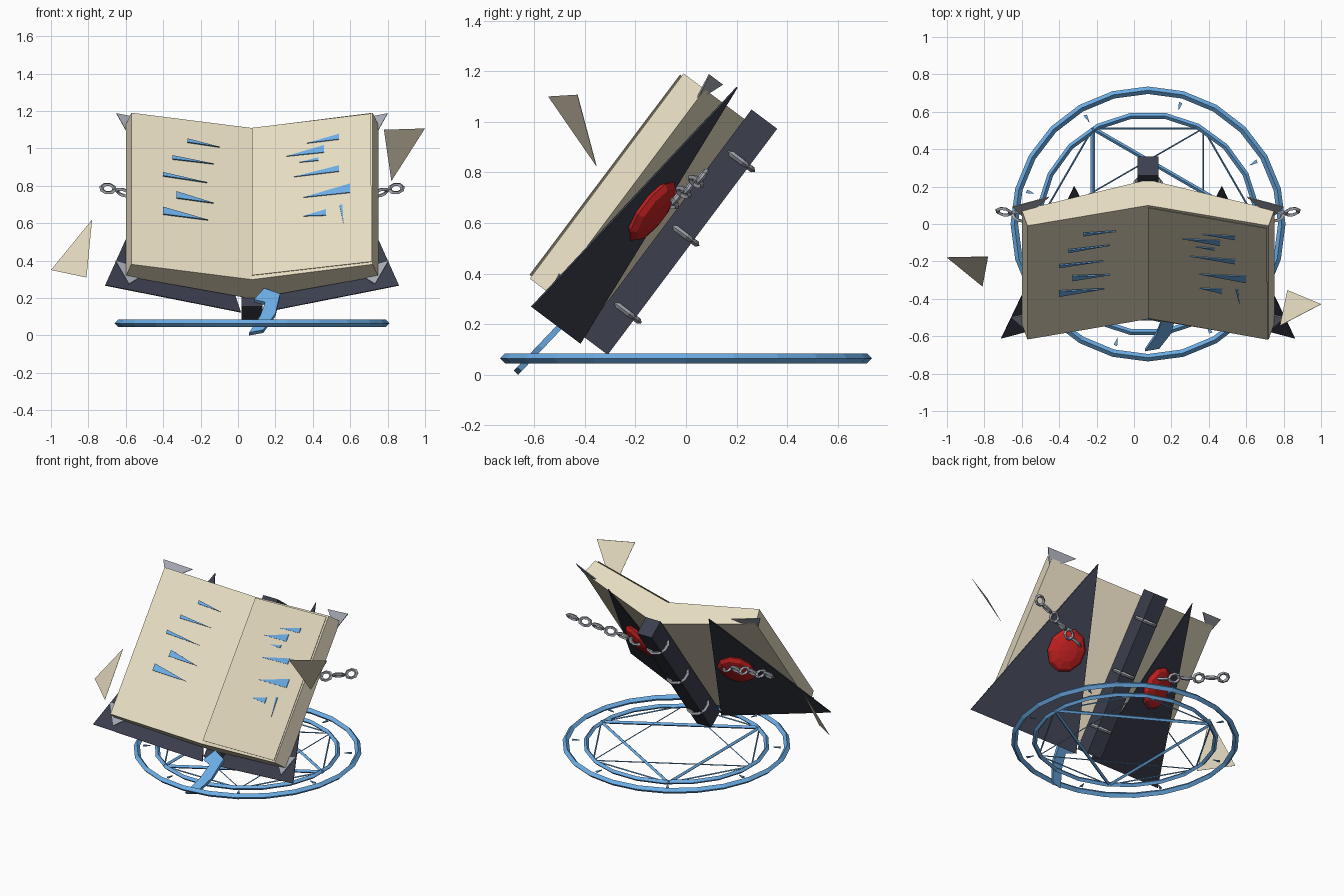
import bpy, bmesh, math
from mathutils import Vector, Matrix

if "Cube" in bpy.data.objects:
    bpy.data.objects.remove(bpy.data.objects["Cube"])

def mat(name, col):
    m = bpy.data.materials.new(name)
    m.diffuse_color = (*col, 1)
    m.use_nodes = True
    m.node_tree.nodes["Principled BSDF"].inputs["Base Color"].default_value = m.diffuse_color
    return m

PAPER = mat("paper", (0.80, 0.72, 0.54))
DARK = mat("leather", (0.045, 0.05, 0.075))
BLUE = mat("glow_blue", (0.15, 0.42, 0.80))
RED = mat("red_gem", (0.55, 0.015, 0.015))
METAL = mat("metal", (0.38, 0.40, 0.45))

CX = 0.075                      # book and circle centre in x
V = Vector((0, 0.6, 0.8))       # up along the tilted book
N = Vector((0, -0.8, 0.6))      # out of the pages, toward the reader

def W(a, b, c):
    """Tilted book coordinates to world."""
    return Vector((CX + a, 0, 0)) + b * V + c * N

def cover_c(a):
    return 0.391 + 0.33 * abs(a)

def page_c(a):
    return 0.586 + 0.211 * abs(a)

def finish(name, bm, material):
    bmesh.ops.recalc_face_normals(bm, faces=bm.faces)
    me = bpy.data.meshes.new(name)
    bm.to_mesh(me)
    bm.free()
    me.materials.append(material)
    ob = bpy.data.objects.new(name, me)
    bpy.context.collection.objects.link(ob)
    return ob

def prism(name, pts, offset, material):
    """Polygon pushed along an offset vector into a closed solid."""
    bm = bmesh.new()
    off = Vector(offset)
    lo = [bm.verts.new(Vector(p)) for p in pts]
    hi = [bm.verts.new(Vector(p) + off) for p in pts]
    bm.faces.new(lo)
    bm.faces.new(hi)
    for i in range(len(pts)):
        j = (i + 1) % len(pts)
        bm.faces.new((lo[i], lo[j], hi[j], hi[i]))
    return finish(name, bm, material)

def torus(name, centre, axis, R, r, seg, sides, material, stretch=None):
    """Low-poly ring around an axis, optionally stretched along a direction."""
    bpy.ops.mesh.primitive_torus_add(major_radius=R, minor_radius=r,
                                     major_segments=seg, minor_segments=sides)
    ob = bpy.context.object
    ob.name = name
    z = Vector(axis).normalized()
    x = Vector(stretch).normalized() if stretch else z.orthogonal().normalized()
    y = z.cross(x)
    k = 1.3 if stretch else 1.0
    rot = Matrix((x, y, z)).transposed().to_4x4()
    ob.data.transform(Matrix.Translation(centre) @ rot @ Matrix.Diagonal((k, 1, 1, 1)))
    ob.data.materials.append(material)
    return ob

def rod(name, p, q, r, material):
    d = q - p
    bm = bmesh.new()
    bmesh.ops.create_cone(bm, cap_ends=True, segments=4, radius1=r, radius2=r, depth=d.length)
    bm.transform(Matrix.Translation((p + q) / 2) @ d.to_track_quat('Z', 'Y').to_matrix().to_4x4())
    return finish(name, bm, material)

# Open page block: shallow V profile pushed along the book height
half = [(0.675, 0.617), (0.645, 0.722)]
prof = [(0, 0.414), *half, (0, 0.586), *[(-a, c) for a, c in reversed(half)]]
prism("page_block", [W(a, -0.066, c) for a, c in prof], V * 1.013, PAPER)

# Loose leaf on the right page
leaf = [(0.0, -0.045), (0.64, -0.055), (0.635, 0.935), (0.0, 0.94)]
prism("loose_leaf", [W(a, b, page_c(a) + 0.008) for a, b in leaf], N * 0.003, PAPER)

# Spine with metal bands
prism("spine", [W(a, -0.122, c) for a, c in
                ((-0.057, 0.295), (0.057, 0.295), (0.057, 0.422), (-0.057, 0.422))],
      V * 1.116, DARK)
for b in (0.058, 0.439, 0.806):
    torus("spine_band", W(0, b, 0.345), V, 0.07, 0.012, 10, 4, METAL)

th = math.atan(0.33)
for s in (-1, 1):
    # Pointed cover board
    tri = [(0.06, -0.152), (0.785, -0.152), (0.395, 1.03)]
    prism("cover", [W(s * a, b, cover_c(a) - 0.004) for a, b in tri], N * 0.006, DARK)

    # Metal corner guards
    for g in ([(0.725, 1.005), (0.53, 1.005), (0.665, 0.885)],
              [(0.73, 0.02), (0.658, -0.118), (0.54, 0.0)]):
        prism("corner_guard", [W(s * a, b, cover_c(a) + 0.005) for a, b in g], N * 0.006, METAL)

    # Flattened gem on the outside of the cover
    bm = bmesh.new()
    bmesh.ops.create_uvsphere(bm, u_segments=10, v_segments=6, radius=1)
    nrm = N * math.cos(th) - Vector((s * math.sin(th), 0, 0))
    tan = V.cross(nrm)
    rot = Matrix((tan, V, nrm)).transposed().to_4x4()
    bm.transform(Matrix.Translation(W(s * 0.38, 0.437, cover_c(0.38) - 0.022)) @ rot
                 @ Matrix.Diagonal((0.125, 0.145, 0.042, 1)))
    finish("gem", bm, RED)

    # Chain from the gem outwards
    p = Vector((CX + s * 0.36, -0.06, 0.68))
    q = Vector((CX + s * 0.77, 0.065, 0.785))
    d = (q - p).normalized()
    side = d.cross(V).normalized()
    for i in range(6):
        ax = side if i % 2 else d.cross(side)
        torus("chain_link", p.lerp(q, i / 5), ax, 0.028, 0.010, 8, 4, METAL, d)

# Glowing strokes on the pages, given as front-view x, z of both ends and width
strokes = [(-.27, 1.035, -.10, 1.0, .012), (-.35, .945, -.13, .91, .012), (-.40, .855, -.165, .81, .012),
           (-.33, .745, -.13, .70, .022), (-.40, .66, -.16, .61, .024),
           (.54, 1.055, .37, 1.02, .018), (.46, .99, .26, .95, .024), (.43, .935, .33, .918, .01),
           (.54, .885, .30, .84, .02), (.60, .78, .35, .73, .03), (.47, .65, .35, .63, .02),
           (.55, .69, .565, .585, .008)]
for x1, z1, x2, z2, w in strokes:
    a1, a2 = x1 - CX, x2 - CX
    b1, b2 = [(z - 0.6 * page_c(a)) / 0.8 for a, z in ((a1, z1), (a2, z2))]
    if abs(a1 - a2) < 0.05:
        pts = [(a1 - w, b1), (a1 + w, b1), (a2, b2)]
    else:
        pts = [(a1, b1 - w), (a1, b1 + w), (a2, b2)]
    prism("page_stroke", [W(a, b, page_c(a) + 0.008) for a, b in pts], N * 0.008, BLUE)

# Torn scraps floating beside the book
prism("scrap_left", [(-1, -.18, .35), (-.81, -.335, .31), (-.78, -.175, .62)], (0, .002, 0), PAPER)
prism("scrap_right", [(.78, -.545, 1.1), (1, -.43, 1.107), (.82, -.355, .825)], (0, .002, 0), PAPER)

# Ribbon bookmark hanging to the floor
left = [(.085, .185), (.145, .17), (.12, .10), (.06, .008)]
right = [(.14, .245), (.225, .215), (.20, .11), (.135, .022)]
bm = bmesh.new()
off = Vector((0, .72, -.68)) * 0.012
rows = []
for (xl, zl), (xr, zr) in zip(left, right):
    l = Vector((xl, -.67 + (zl - .01) * .95, zl))
    r = Vector((xr, -.67 + (zr - .01) * .95, zr))
    rows.append([bm.verts.new(v) for v in (l - off, r - off, r + off, l + off)])
for r0, r1 in zip(rows, rows[1:]):
    for i in range(4):
        j = (i + 1) % 4
        bm.faces.new((r0[i], r0[j], r1[j], r1[i]))
bm.faces.new(rows[0])
bm.faces.new(rows[-1])
finish("ribbon", bm, BLUE)

# Floor circle: two rings, six-pointed star and small marks
C = Vector((CX, 0, 0.065))
torus("outer_ring", C, (0, 0, 1), 0.715, 0.02, 24, 4, BLUE)
torus("inner_ring", C, (0, 0, 1), 0.585, 0.016, 20, 4, BLUE)
star = [C + 0.59 * Vector((math.cos(math.radians(60 * i)), math.sin(math.radians(60 * i)), 0))
        for i in range(6)]
for i in range(6):
    rod("star_bar", star[i], star[(i + 2) % 6], 0.012 if i % 2 == 0 else 0.004, BLUE)
    rod("hexagon_bar", star[i], star[(i + 1) % 6], 0.005, BLUE)
for i in range(8):
    t = math.radians(45 * i + 30)
    e, f = Vector((math.cos(t), math.sin(t), 0)), Vector((-math.sin(t), math.cos(t), 0))
    m = C + 0.65 * e
    prism("ring_mark", [m - 0.025 * e, m + 0.025 * e + 0.01 * f, m + 0.02 * e - 0.01 * f],
          (0, 0, 0.006), BLUE)
